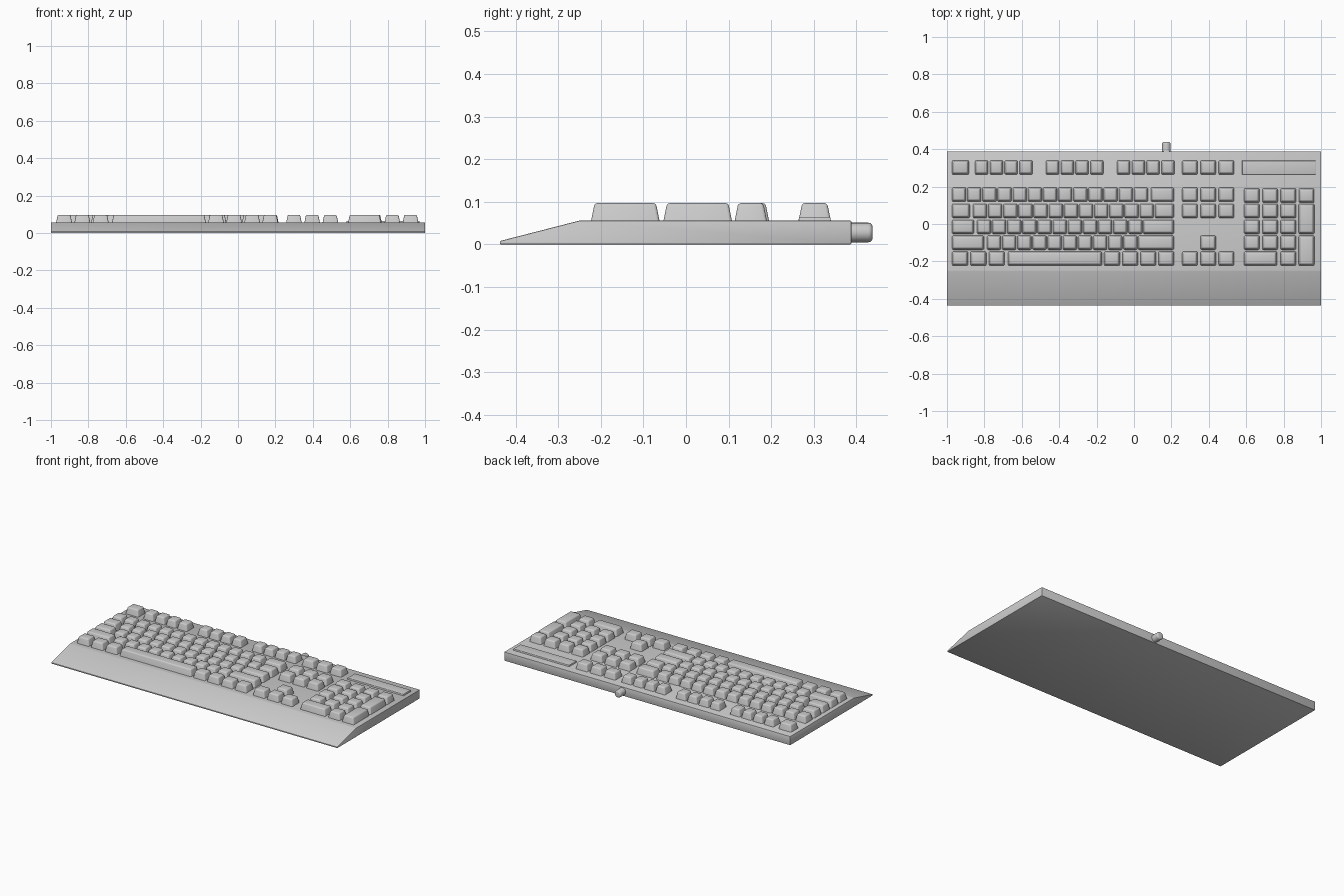
import bpy, bmesh, math
from mathutils import Matrix

cube = bpy.data.objects.get("Cube")
if cube:
    bpy.data.objects.remove(cube, do_unlink=True)

grey = bpy.data.materials.new("light grey plastic")
grey.use_nodes = True
GREY = (0.6, 0.6, 0.6, 1)
grey.diffuse_color = GREY
grey.node_tree.nodes["Principled BSDF"].inputs["Base Color"].default_value = GREY

DECK = 0.056      # height of the surface the keys stand on
HALF = 0.0385     # half the depth of a key
ROWS = [0.157, 0.07, -0.015, -0.1, -0.185]
FUNCTION_ROW = 0.302


def finish(name, bm, angle=35):
    bmesh.ops.recalc_face_normals(bm, faces=bm.faces)
    mesh = bpy.data.meshes.new(name)
    bm.to_mesh(mesh)
    bm.free()
    mesh.materials.append(grey)
    obj = bpy.data.objects.new(name, mesh)
    bpy.context.collection.objects.link(obj)
    bpy.ops.object.select_all(action='DESELECT')
    obj.select_set(True)
    bpy.context.view_layer.objects.active = obj
    bpy.ops.object.shade_smooth_by_angle(angle=math.radians(angle))
    return obj


def tapered_boxes(name, rects, top, inset, bevel):
    """Rects are (x0, x1, y0, y1); the top of each is drawn in by inset."""
    bm = bmesh.new()
    for x0, x1, y0, y1 in rects:
        new = bmesh.ops.create_cube(bm, size=1)["verts"]
        for v in new:
            d = inset if v.co.z > 0 else 0
            v.co.x = x0 + d if v.co.x < 0 else x1 - d
            v.co.y = y0 + d if v.co.y < 0 else y1 - d
            v.co.z = top if v.co.z > 0 else DECK - 0.004
    edges = [e for e in bm.edges if max(v.co.z for v in e.verts) > DECK]
    bmesh.ops.bevel(bm, geom=edges, offset=bevel, segments=3,
                    profile=0.5, affect='EDGES')
    return finish(name, bm, 50)


def key(x0, x1, y, y_end=None):
    low = y if y_end is None else y_end
    return (x0, x1, low - HALF, y + HALF)


def run(start, count, pitch, width, y):
    return [key(start + i * pitch, start + i * pitch + width, y) for i in range(count)]


# Case: wedge-shaped palm rest running into a flat deck
bm = bmesh.new()
profile = [(-0.437, 0), (-0.437, 0.008), (-0.25, DECK), (0.388, DECK), (0.388, 0)]
face = bm.faces.new([bm.verts.new((-1, y, z)) for y, z in profile])
side = bmesh.ops.extrude_face_region(bm, geom=[face])["geom"]
bmesh.ops.translate(bm, vec=(2, 0, 0),
                    verts=[g for g in side if isinstance(g, bmesh.types.BMVert)])
bmesh.ops.bevel(bm, geom=bm.edges[:], offset=0.003, segments=2, profile=0.5, affect='EDGES')
finish("case", bm)

# Function keys
keys = [key(-0.973, -0.882, FUNCTION_ROW)]
for start in (-0.85, -0.471, -0.091):
    keys += run(start, 4, 0.079, 0.071, FUNCTION_ROW)
tapered_boxes("function_keys", keys, 0.097, 0.009, 0.007)

# Main typing block: left key end, first letter key, letter count, right key start
LEFT, RIGHT, PITCH, WIDTH = -0.973, 0.214, 0.081, 0.076
layout = [(-0.897, -0.892, 12, 0.09), (-0.877, -0.861, 12, 0.112),
          (-0.855, -0.84, 11, 0.048), (-0.802, -0.786, 10, 0.021)]
keys = []
for y, (left_end, first, count, right_start) in zip(ROWS, layout):
    keys.append(key(LEFT, left_end, y))
    keys += run(first, count, PITCH, WIDTH, y)
    keys.append(key(right_start, RIGHT, y))
keys += run(LEFT, 3, 0.098, 0.086, ROWS[4])
keys += run(-0.16, 4, 0.0965, 0.085, ROWS[4])
tapered_boxes("typing_keys", keys, 0.097, 0.009, 0.007)
tapered_boxes("space_bar", [key(-0.674, -0.171, ROWS[4])], 0.097, 0.009, 0.007)

# Navigation and arrow keys
keys = []
for y in (FUNCTION_ROW, ROWS[0], ROWS[1], ROWS[4]):
    keys += run(0.257, 3, 0.0975, 0.084, y)
keys += run(0.3545, 1, 0, 0.084, ROWS[3])
tapered_boxes("navigation_keys", keys, 0.097, 0.009, 0.007)

# Number pad with two tall keys and one wide key
PAD = [0.152] + ROWS[1:]
keys = run(0.588, 4, 0.0975, 0.084, PAD[0])
for y in PAD[1:4]:
    keys += run(0.588, 3, 0.0975, 0.084, y)
keys += [key(0.588, 0.765, PAD[4]), key(0.783, 0.867, PAD[4]),
         key(0.88, 0.965, PAD[1], PAD[2]), key(0.88, 0.965, PAD[3], PAD[4])]
tapered_boxes("number_pad_keys", keys, 0.097, 0.009, 0.007)

# Low display panel above the number pad
tapered_boxes("display_panel", [key(0.578, 0.972, FUNCTION_ROW)], 0.065, 0.002, 0.002)

# Cable stub at the back
bm = bmesh.new()
bmesh.ops.create_cone(bm, cap_ends=True, segments=24, radius1=0.023, radius2=0.023, depth=0.08,
                      matrix=Matrix.Translation((0.173, 0.398, 0.028))
                      @ Matrix.Rotation(-math.pi / 2, 4, 'X'))
rim = [e for e in bm.edges if all(v.co.y > 0.43 for v in e.verts)]
bmesh.ops.bevel(bm, geom=rim, offset=0.01, segments=4, profile=0.5, affect='EDGES')
finish("cable_stub", bm)
